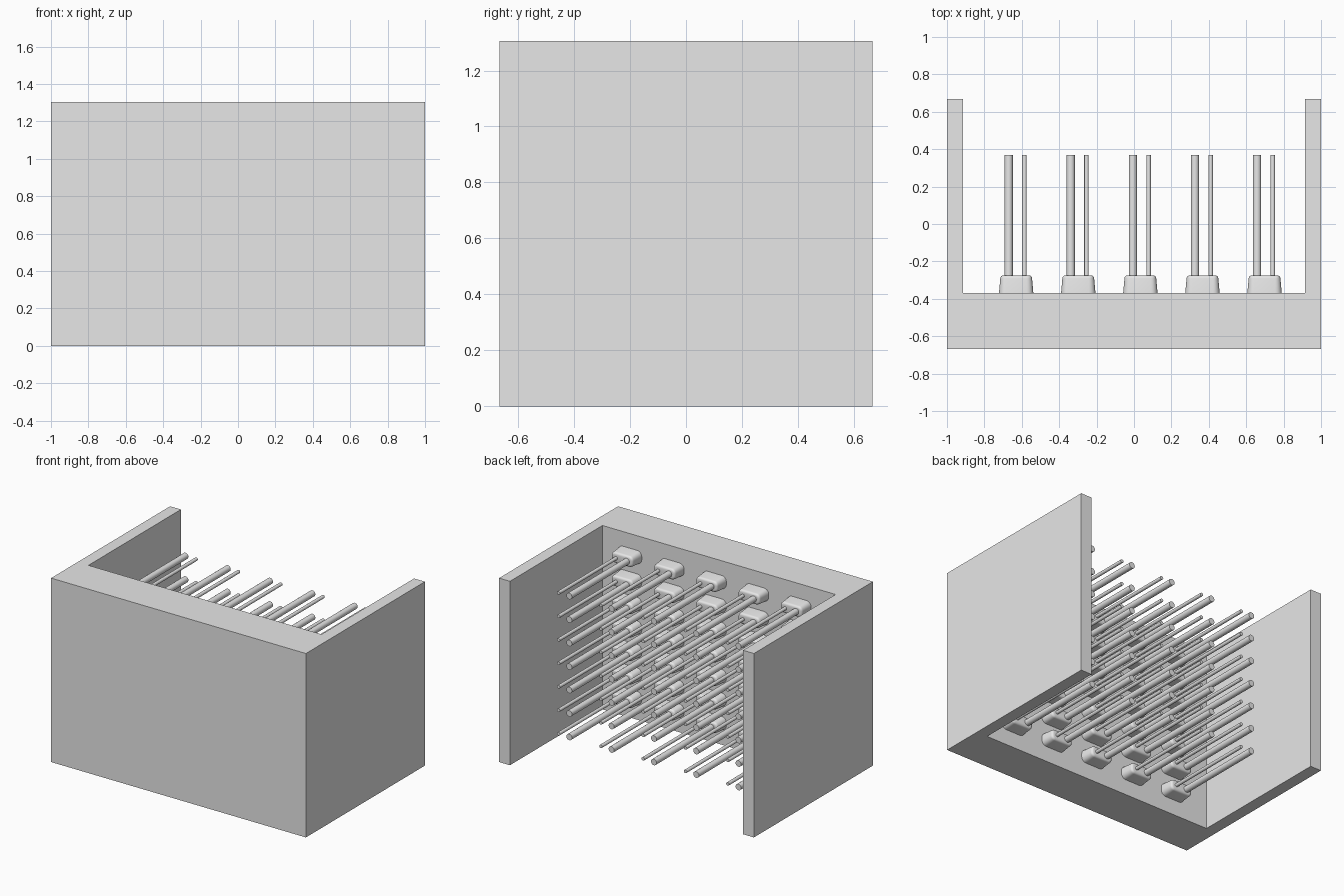
import bpy, bmesh, math
from mathutils import Matrix, Vector

cube = bpy.data.objects.get("Cube")
if cube:
    bpy.data.objects.remove(cube, do_unlink=True)

# Single grey material
grey = bpy.data.materials.new("plain grey")
grey.use_nodes = True
COLOUR = (0.8, 0.8, 0.8, 1)
grey.diffuse_color = COLOUR
grey.node_tree.nodes["Principled BSDF"].inputs["Base Color"].default_value = COLOUR


def finish_mesh(bm, name, smooth_angle=None):
    """Turn a bmesh into a mesh, keeping edges above the angle sharp."""
    bmesh.ops.recalc_face_normals(bm, faces=bm.faces)
    if smooth_angle is not None:
        for f in bm.faces:
            f.smooth = True
        for e in bm.edges:
            e.smooth = e.calc_face_angle(0) < smooth_angle
    mesh = bpy.data.meshes.new(name)
    bm.to_mesh(mesh)
    bm.free()
    mesh.materials.append(grey)
    return mesh


def place(name, mesh, location=(0, 0, 0)):
    obj = bpy.data.objects.new(name, mesh)
    obj.location = location
    bpy.context.collection.objects.link(obj)
    return obj


# Main dimensions
HEIGHT, DEPTH = 1.305, 0.667
SLAB_BACK, WALL_INNER = -0.37, 0.915
SOCKET_END, ROD_END = -0.275, 0.37


def housing_mesh():
    """U-shaped plan: thick front slab with a thin wall on each side."""
    half = [(1, -DEPTH), (1, DEPTH), (WALL_INNER, DEPTH), (WALL_INNER, SLAB_BACK)]
    plan = half + [(-x, y) for x, y in reversed(half)]
    bm = bmesh.new()
    face = bm.faces.new([bm.verts.new((x, y, 0)) for x, y in plan])
    new = bmesh.ops.extrude_face_region(bm, geom=[face])["geom"]
    bmesh.ops.translate(bm, vec=(0, 0, HEIGHT),
                        verts=[v for v in new if isinstance(v, bmesh.types.BMVert)])
    return finish_mesh(bm, "housing")


def socket_mesh(width=0.184, height=0.092, radius=0.036, steps=5):
    """Tapered rounded block with a filleted outer rim."""
    def ring(y, inset):
        verts = []
        for q, (sx, sz) in enumerate([(1, 1), (-1, 1), (-1, -1), (1, -1)]):
            cx, cz = sx * (width / 2 - radius), sz * (height / 2 - radius)
            for i in range(steps + 1):
                a = (q + i / steps) * math.pi / 2
                r = radius - inset
                verts.append(bm.verts.new((cx + r * math.cos(a), y, cz + r * math.sin(a))))
        return verts

    bm = bmesh.new()
    length, taper, fillet = SOCKET_END - SLAB_BACK, 0.007, 0.016
    rings = [ring(0, 0)]
    for i in range(5):
        a = i / 4 * math.pi / 2
        rings.append(ring(length - fillet + fillet * math.sin(a),
                          taper + fillet * (1 - math.cos(a))))
    for lower, upper in zip(rings, rings[1:]):
        n = len(lower)
        for i in range(n):
            j = (i + 1) % n
            bm.faces.new((lower[i], lower[j], upper[j], upper[i]))
    bm.faces.new(rings[0])
    bm.faces.new(rings[-1])
    return finish_mesh(bm, "socket", math.radians(40))


def rod_mesh(name, radius):
    """Straight round rod running along y from the socket face."""
    length = ROD_END - SOCKET_END + 0.01
    bm = bmesh.new()
    bmesh.ops.create_cone(bm, cap_ends=True, segments=24, radius1=radius,
                          radius2=radius, depth=length)
    bmesh.ops.rotate(bm, verts=bm.verts, matrix=Matrix.Rotation(math.pi / 2, 3, "X"))
    bmesh.ops.translate(bm, verts=bm.verts, vec=Vector((0, ROD_END - length / 2, 0)))
    return finish_mesh(bm, name, math.radians(40))


place("housing", housing_mesh())

# Grid of sockets, each holding one thick and one thin rod
socket = socket_mesh()
thick = rod_mesh("thick_rod", 0.022)
thin = rod_mesh("thin_rod", 0.012)
for row in range(7):
    z = 0.155 + row / 6
    for col in range(5):
        x = 0.034 + (col - 2) * 0.332
        tag = f"_{row + 1}_{col + 1}"
        place("socket" + tag, socket, (x, SLAB_BACK, z))
        place("thick_rod" + tag, thick, (x - 0.04, 0, z))
        place("thin_rod" + tag, thin, (x + 0.044, 0, z))
